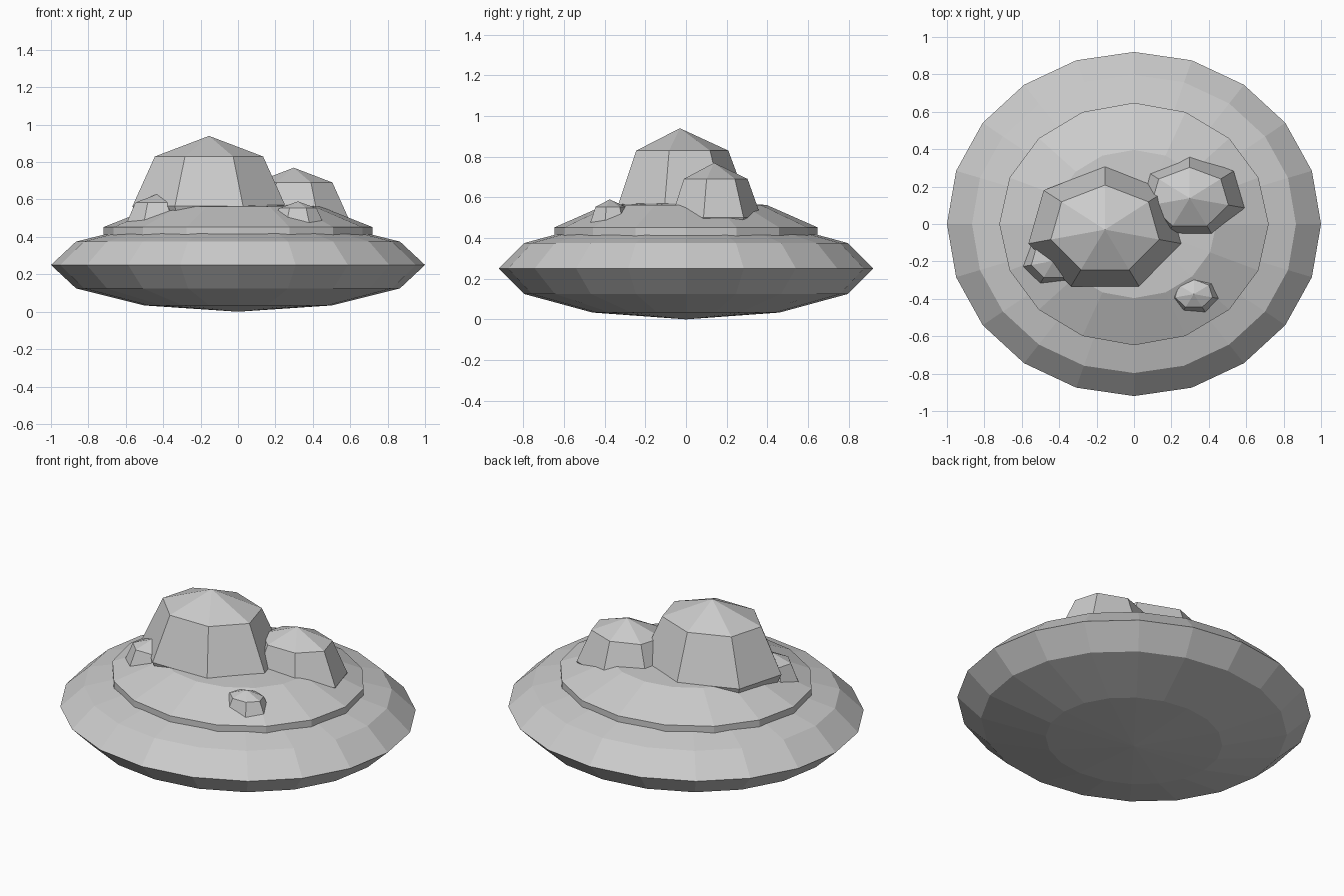
import bpy, bmesh, math

if "Cube" in bpy.data.objects:
    bpy.data.objects.remove(bpy.data.objects["Cube"])


def finish(name, bm, loc=(0, 0, 0)):
    bmesh.ops.recalc_face_normals(bm, faces=bm.faces)
    mesh = bpy.data.meshes.new(name)
    bm.to_mesh(mesh)
    bm.free()
    obj = bpy.data.objects.new(name, mesh)
    obj.location = loc
    bpy.context.collection.objects.link(obj)
    return obj


def ellipsoid(name, loc, radii, segments, rings):
    """Low-poly flattened ball."""
    bm = bmesh.new()
    bmesh.ops.create_uvsphere(bm, u_segments=segments, v_segments=rings, radius=1)
    bmesh.ops.scale(bm, vec=radii, verts=bm.verts)
    return finish(name, bm, loc)


def turned(name, profile, sides, y_scale):
    """Closed stack of rings (radius, z) with an apex and a flat base."""
    bm = bmesh.new()
    rings = []
    for r, z in profile[:-1]:
        rings.append([bm.verts.new((r * math.cos(2 * math.pi * i / sides),
                                    r * y_scale * math.sin(2 * math.pi * i / sides), z))
                      for i in range(sides)])
    apex = bm.verts.new((0, 0, profile[-1][1]))
    bm.faces.new(rings[0])
    for i in range(sides):
        j = (i + 1) % sides
        for low, high in zip(rings, rings[1:]):
            bm.faces.new((low[i], low[j], high[j], high[i]))
        bm.faces.new((rings[-1][i], rings[-1][j], apex))
    return finish(name, bm)


# Saucer body
ellipsoid("saucer_body", (0, 0, 0.25), (1, 0.92, 0.25), 20, 6)

# Raised deck on top of the saucer
turned("upper_deck", [(0.72, 0.39), (0.72, 0.452), (0.44, 0.563), (0, 0.58)], 16, 0.9)

# Faceted domes sitting on the deck
domes = {
    "main_dome": ((-0.155, -0.03, 0.564), (0.42, 0.337, 0.376)),
    "rear_dome": ((0.298, 0.138, 0.50), (0.30, 0.233, 0.27)),
    "left_bump": ((-0.43, -0.197, 0.47), (0.172, 0.14, 0.16)),
    "front_bump": ((0.32, -0.375, 0.465), (0.145, 0.11, 0.125)),
}
for name, (loc, radii) in domes.items():
    ellipsoid(name, loc, radii, 7, 4)
